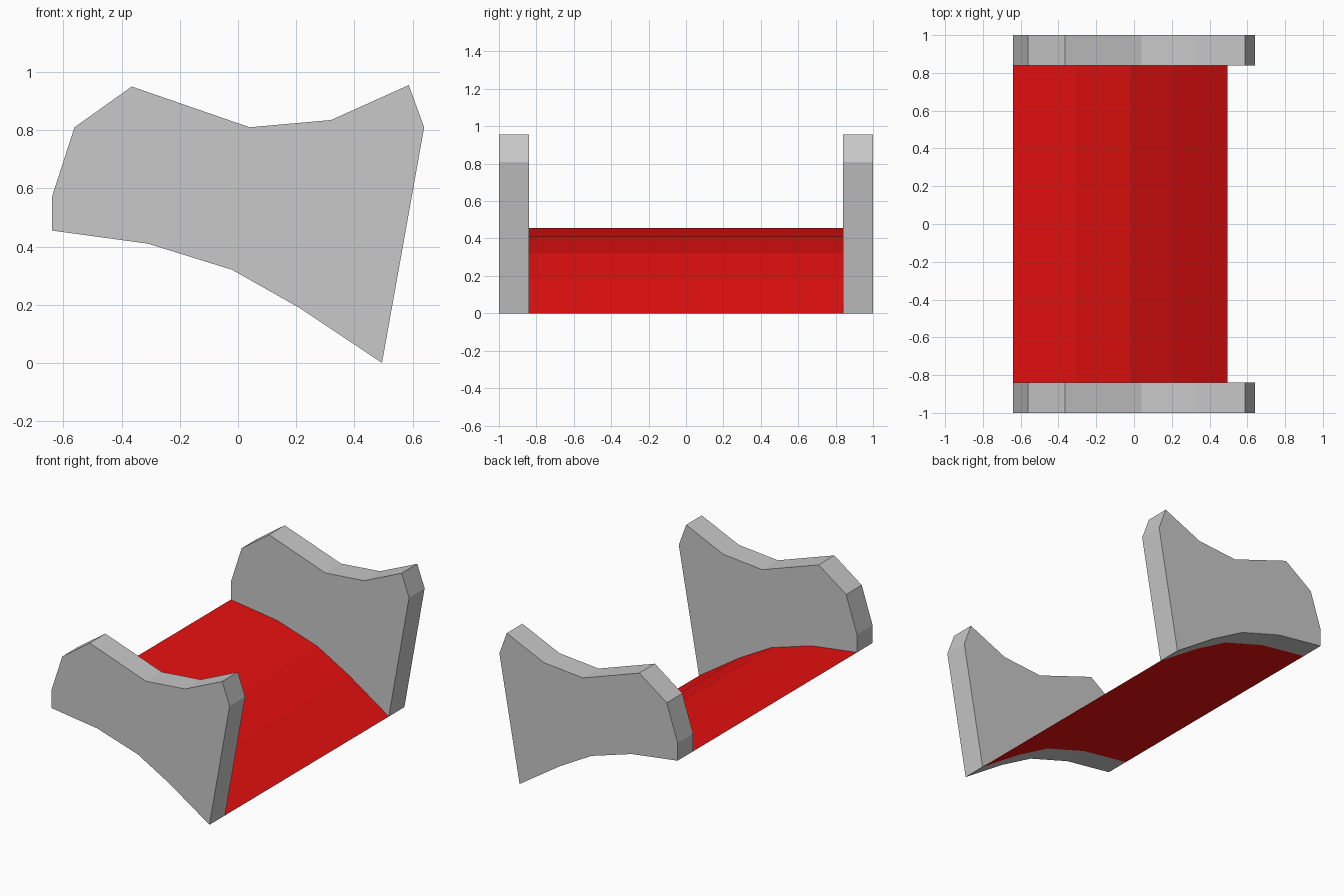
import bpy
import bmesh

cube = bpy.data.objects.get("Cube")
if cube:
    bpy.data.objects.remove(cube, do_unlink=True)


def make_material(name, color):
    mat = bpy.data.materials.new(name)
    mat.use_nodes = True
    mat.diffuse_color = color
    mat.node_tree.nodes["Principled BSDF"].inputs["Base Color"].default_value = color
    return mat


grey = make_material("grey", (0.58, 0.58, 0.58, 1))
red = make_material("red", (0.8, 0.005, 0.005, 1))

# Profiles in x and z: the curved bed, and the outline above it
BED = [(-0.64, 0.455), (-0.31, 0.41), (-0.02, 0.32), (0.21, 0.19), (0.495, 0)]
RIM = [(0.64, 0.81), (0.587, 0.955), (0.32, 0.835), (0.04, 0.81),
       (-0.365, 0.95), (-0.562, 0.81), (-0.64, 0.57)]
INNER, OUTER = 0.84, 1.0


def extrude_profile(name, points, y0, y1, mat, solid):
    """Sweep an x-z profile along y, as a closed solid or an open sheet."""
    bm = bmesh.new()
    near = [bm.verts.new((x, y0, z)) for x, z in points]
    far = [bm.verts.new((x, y1, z)) for x, z in points]
    count = len(points)
    for i in range(count if solid else count - 1):
        j = (i + 1) % count
        bm.faces.new((near[i], near[j], far[j], far[i]))
    if solid:
        bm.faces.new(near[::-1])
        bm.faces.new(far)
        bmesh.ops.recalc_face_normals(bm, faces=bm.faces)
    mesh = bpy.data.meshes.new(name)
    bm.to_mesh(mesh)
    bm.free()
    mesh.materials.append(mat)
    obj = bpy.data.objects.new(name, mesh)
    bpy.context.collection.objects.link(obj)
    return obj


# Side panels
extrude_profile("front_panel", BED + RIM, -OUTER, -INNER, grey, True)
extrude_profile("back_panel", BED + RIM, INNER, OUTER, grey, True)

# Curved bed sheet between the panels
extrude_profile("curved_bed", BED, -INNER, INNER, red, False)
